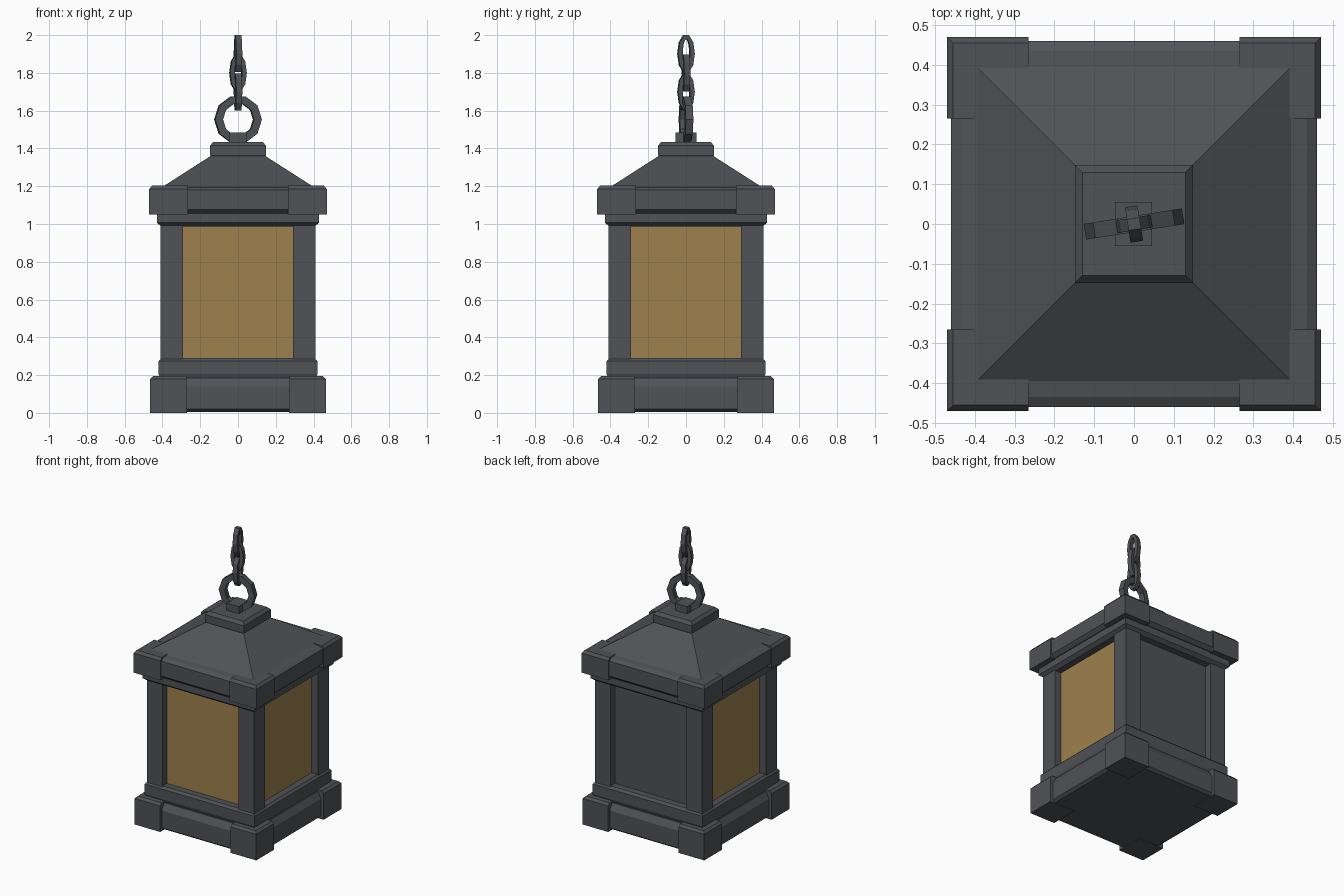
import bpy
import bmesh
from math import sin, cos, pi, radians

cube = bpy.data.objects.get("Cube")
if cube:
    bpy.data.objects.remove(cube)


def material(name, colour):
    m = bpy.data.materials.new(name)
    m.use_nodes = True
    m.diffuse_color = colour
    m.node_tree.nodes["Principled BSDF"].inputs["Base Color"].default_value = colour
    return m


iron = material("dark iron", (0.08, 0.085, 0.095, 1))
glass = material("amber glass", (0.34, 0.22, 0.075, 1))


def finish(name, bm, mat):
    bmesh.ops.recalc_face_normals(bm, faces=bm.faces)
    mesh = bpy.data.meshes.new(name)
    bm.to_mesh(mesh)
    bm.free()
    mesh.materials.append(mat)
    ob = bpy.data.objects.new(name, mesh)
    bpy.context.collection.objects.link(ob)
    return ob


def loft(name, levels, mat=iron):
    """Stack rectangles (x0, x1, y0, y1, z) into a closed solid."""
    bm = bmesh.new()
    rings = [[bm.verts.new((x, y, z)) for x, y in ((a, c), (b, c), (b, d), (a, d))]
             for a, b, c, d, z in levels]
    for low, high in zip(rings, rings[1:]):
        for i in range(4):
            j = (i + 1) % 4
            bm.faces.new((low[i], low[j], high[j], high[i]))
    bm.faces.new(rings[0])
    bm.faces.new(rings[-1])
    return finish(name, bm, mat)


def square_loft(name, profile):
    return loft(name, [(-r, r, -r, r, z) for r, z in profile])


def four_corners(ob):
    mod = ob.modifiers.new("corners", 'MIRROR')
    mod.use_axis = (True, True, False)


def link(name, rx, rz, bar, depth, z, turn, sides=10):
    """Faceted ring with a square section, standing upright."""
    bm = bmesh.new()
    rings = []
    for i in range(sides):
        a = 2 * pi * i / sides
        ring = []
        for inset, y in ((0, -1), (0, 1), (bar, 1), (bar, -1)):
            ring.append(bm.verts.new(((rx - inset) * cos(a), y * depth / 2,
                                      (rz - inset) * sin(a))))
        rings.append(ring)
    for i in range(sides):
        p, q = rings[i], rings[(i + 1) % sides]
        for k in range(4):
            n = (k + 1) % 4
            bm.faces.new((p[k], p[n], q[n], q[k]))
    ob = finish(name, bm, iron)
    ob.location.z = z
    ob.rotation_euler.z = radians(turn)


# Base with corner feet
square_loft("base", [(0.425, 0.005), (0.445, 0.02), (0.445, 0.14), (0.42, 0.185)])
four_corners(loft("base_corner", [(0.27, 0.465, 0.27, 0.465, 0),
                                  (0.27, 0.465, 0.27, 0.465, 0.18),
                                  (0.27, 0.45, 0.27, 0.45, 0.195)]))
square_loft("lower_trim", [(0.41, 0.18), (0.42, 0.205), (0.42, 0.275), (0.405, 0.29)])

# Posts and panels
four_corners(loft("post", [(0.29, 0.41, 0.29, 0.41, z) for z in (0.28, 1.01)]))
for name, side in (("front", -1), ("back", 1)):
    y = sorted((side * 0.34, side * 0.36))
    loft(name + "_panel", [(-0.3, 0.3, *y, z) for z in (0.28, 1.01)],
         glass if side < 0 else iron)
for name, side in (("right", -1), ("left", 1)):
    x = sorted((side * 0.34, side * 0.36))
    loft(name + "_panel", [(*x, -0.3, 0.3, z) for z in (0.28, 1.01)], glass)

# Roof with corner blocks
square_loft("upper_trim", [(0.405, 0.987), (0.43, 1.007), (0.43, 1.07)])
square_loft("roof", [(0.435, 1.055), (0.46, 1.077), (0.46, 1.18), (0.435, 1.195),
                     (0.395, 1.2), (0.145, 1.36)])
four_corners(loft("roof_corner", [(0.265, 0.47, 0.265, 0.47, 1.05),
                                  (0.265, 0.47, 0.265, 0.47, 1.185),
                                  (0.265, 0.455, 0.265, 0.455, 1.203)]))
square_loft("roof_cap", [(0.14, 1.35), (0.148, 1.365), (0.148, 1.415), (0.13, 1.435)])
loft("ring_mount", [(-0.048, 0.045, -0.055, 0.055, z) for z in (1.43, 1.485)])

# Hanging ring and chain
link("hanging_ring", 0.125, 0.128, 0.042, 0.04, 1.553, 9)
for i, z in enumerate((1.7, 1.8, 1.902)):
    link("chain_link_%d" % (i + 1), 0.045, 0.103, 0.025, 0.032, z, 9 + 90 * ((i + 1) % 2))
